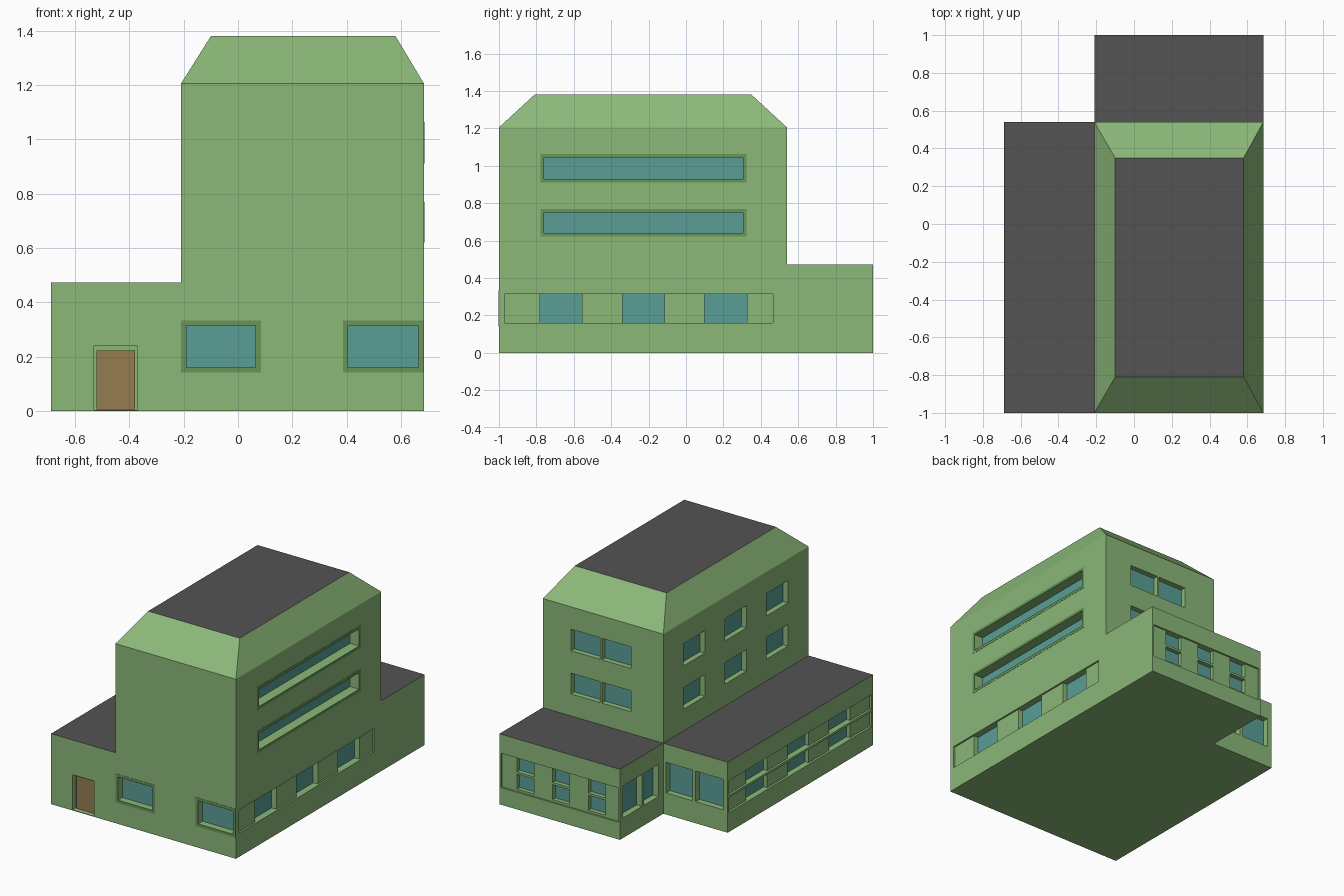
import bpy, bmesh

if "Cube" in bpy.data.objects:
    bpy.data.objects.remove(bpy.data.objects["Cube"])


def material(name, rgb):
    m = bpy.data.materials.new(name)
    m.diffuse_color = (*rgb, 1)
    m.use_nodes = True
    m.node_tree.nodes["Principled BSDF"].inputs["Base Color"].default_value = m.diffuse_color
    return m


GREEN = material("wall_green", (0.26, 0.48, 0.19))
TRIM = material("trim_green", (0.14, 0.30, 0.10))
GREY = material("roof_grey", (0.09, 0.088, 0.088))
GLASS = material("glass_teal", (0.10, 0.34, 0.30))
WOOD = material("door_brown", (0.30, 0.20, 0.08))

XL, XT, XR = -0.688, -0.21, 0.685       # left wing, tower left, right wall
YF, YT, YB = -1.0, 0.54, 1.0            # front, tower back, rear wing back
H_LOW, H_WALL, H_TOP = 0.473, 1.205, 1.38

# wall name: (normal axis, position, outward sign)
WALLS = {
    "front": (1, YF, -1), "right": (0, XR, 1), "rear": (1, YB, 1),
    "left": (0, XL, -1), "inner_left": (0, XT, -1), "inner_rear": (1, YT, 1),
}


def wall_box(bm, wall, rect, d0, d1):
    """Box on a wall: rect = along0, along1, z0, z1; d = depth into the wall."""
    axis, pos, sign = WALLS[wall]
    a0, a1, z0, z1 = rect
    n = (pos - sign * d0, pos - sign * d1)
    size, mid = [0, 0, z1 - z0], [0, 0, (z0 + z1) / 2]
    size[axis], mid[axis] = abs(n[1] - n[0]), sum(n) / 2
    size[1 - axis], mid[1 - axis] = a1 - a0, (a0 + a1) / 2
    for v in bmesh.ops.create_cube(bm, size=1)["verts"]:
        v.co = [v.co[i] * size[i] + mid[i] for i in range(3)]


def finish(name, bm, *mats):
    bmesh.ops.recalc_face_normals(bm, faces=bm.faces[:])
    me = bpy.data.meshes.new(name)
    bm.to_mesh(me)
    bm.free()
    for m in mats:
        me.materials.append(m)
    ob = bpy.data.objects.new(name, me)
    bpy.context.collection.objects.link(ob)
    return ob


def solid(name, rings):
    """Stack of matching outlines (points, z), grey on the flat top."""
    bm = bmesh.new()
    loops = [[bm.verts.new((x, y, z)) for x, y in pts] for pts, z in rings]
    n = len(loops[0])
    for lo, hi in zip(loops, loops[1:]):
        for i in range(n):
            j = (i + 1) % n
            bm.faces.new((lo[i], lo[j], hi[j], hi[i]))
    bm.faces.new(loops[0][::-1])
    bm.faces.new(loops[-1]).material_index = 1
    return finish(name, bm, GREEN, GREY)


def carve(ob, cuts):
    bm = bmesh.new()
    for wall, rect, d in cuts:
        wall_box(bm, wall, rect, -0.05, d)
    cutter = finish("cutter", bm, GREEN)
    cutter.hide_render = True
    mod = ob.modifiers.new("openings", "BOOLEAN")
    mod.operation, mod.solver, mod.object = "DIFFERENCE", "EXACT", cutter
    bpy.context.view_layer.objects.active = ob
    bpy.ops.object.modifier_apply(modifier=mod.name)
    bpy.data.objects.remove(cutter)


def rect_outline(x0, x1, y0, y1):
    return [(x0, y0), (x1, y0), (x1, y1), (x0, y1)]


# Building masses
footprint = [(XL, YF), (XR, YF), (XR, YB), (XT, YB), (XT, YT), (XL, YT)]
ground = solid("ground_floor", [(footprint, 0), (footprint, H_LOW)])
walls = rect_outline(XT, XR, YF, YT)
tower = solid("tower", [(walls, H_LOW), (walls, H_WALL),
                        (rect_outline(-0.10, 0.58, -0.81, 0.35), H_TOP)])

# Window layout
BAYS = [(-0.78, -0.555), (-0.34, -0.115), (0.10, 0.325)]
FLOORS = [(0.64, 0.75), (0.93, 1.045)]
LOW = (0.16, 0.315)
ROWS = [(0.13, 0.23), (0.245, 0.345)]

front_win = [("front", (a, b, *LOW), 0.05) for a, b in [(-0.19, 0.065), (0.405, 0.665)]]
ribbon_win = [("right", (-0.76, 0.305, *z), 0.07) for z in FLOORS]
tower_win = ribbon_win + [("inner_left", (*b, z0 - 0.02, z1 + 0.015), 0.04)
                          for b in BAYS for z0, z1 in FLOORS]
tower_win += [("inner_rear", (a, b, z0 - 0.02, z1 + 0.01), 0.04)
              for a, b in [(0.03, 0.247), (0.259, 0.476)] for z0, z1 in FLOORS]

# Shallow panel strips, then deeper openings inside them
strips = [("right", (-0.97, 0.465, *LOW), 0.012),
          ("rear", (XT + 0.012, XR - 0.012, 0.115, 0.345), 0.012)]
strips += [("left", (-0.985, 0.525, *z), 0.015) for z in ROWS]
ground_win = front_win + [("right", (*b, *LOW), 0.05) for b in BAYS]
ground_win += [("left", (*b, *z), 0.045) for b in BAYS for z in ROWS]
ground_win += [("rear", (c - 0.063, c + 0.063, *z), 0.045)
               for c in (-0.03, 0.235, 0.5) for z in ROWS]
ground_win += [("inner_left", (a, b, 0.135, 0.35), 0.045)
               for a, b in [(0.59, 0.745), (0.765, 0.97)]]
ground_win += [("inner_rear", (a, b, 0.145, 0.35), 0.045)
               for a, b in [(-0.655, -0.45), (-0.425, -0.23)]]
door_cut = ("front", (-0.53, -0.37, 0.004, 0.24), 0.04)

carve(ground, strips)
carve(ground, ground_win + [door_cut])
carve(tower, tower_win)

# Glass panes at the back of every opening
for name, wins in (("ground_floor_glass", ground_win), ("tower_glass", tower_win)):
    bm = bmesh.new()
    for wall, rect, d in wins:
        wall_box(bm, wall, rect, d - 0.004, d + 0.004)
    finish(name, bm, GLASS)

# Dark flat surrounds on the front windows and ribbon windows
bm = bmesh.new()
for wall, (a, b, z0, z1), d in front_win + ribbon_win:
    t = 0.019
    for r in ((a - t, b + t, z1, z1 + t), (a - t, b + t, z0 - t, z0),
              (a - t, a, z0, z1), (b, b + t, z0, z1)):
        wall_box(bm, wall, r, -0.0015, 0.002)
finish("window_surrounds", bm, TRIM)

# Front door
bm = bmesh.new()
wall_box(bm, "front", (-0.52, -0.38, 0.005, 0.222), 0.03, 0.045)
finish("front_door", bm, WOOD)
